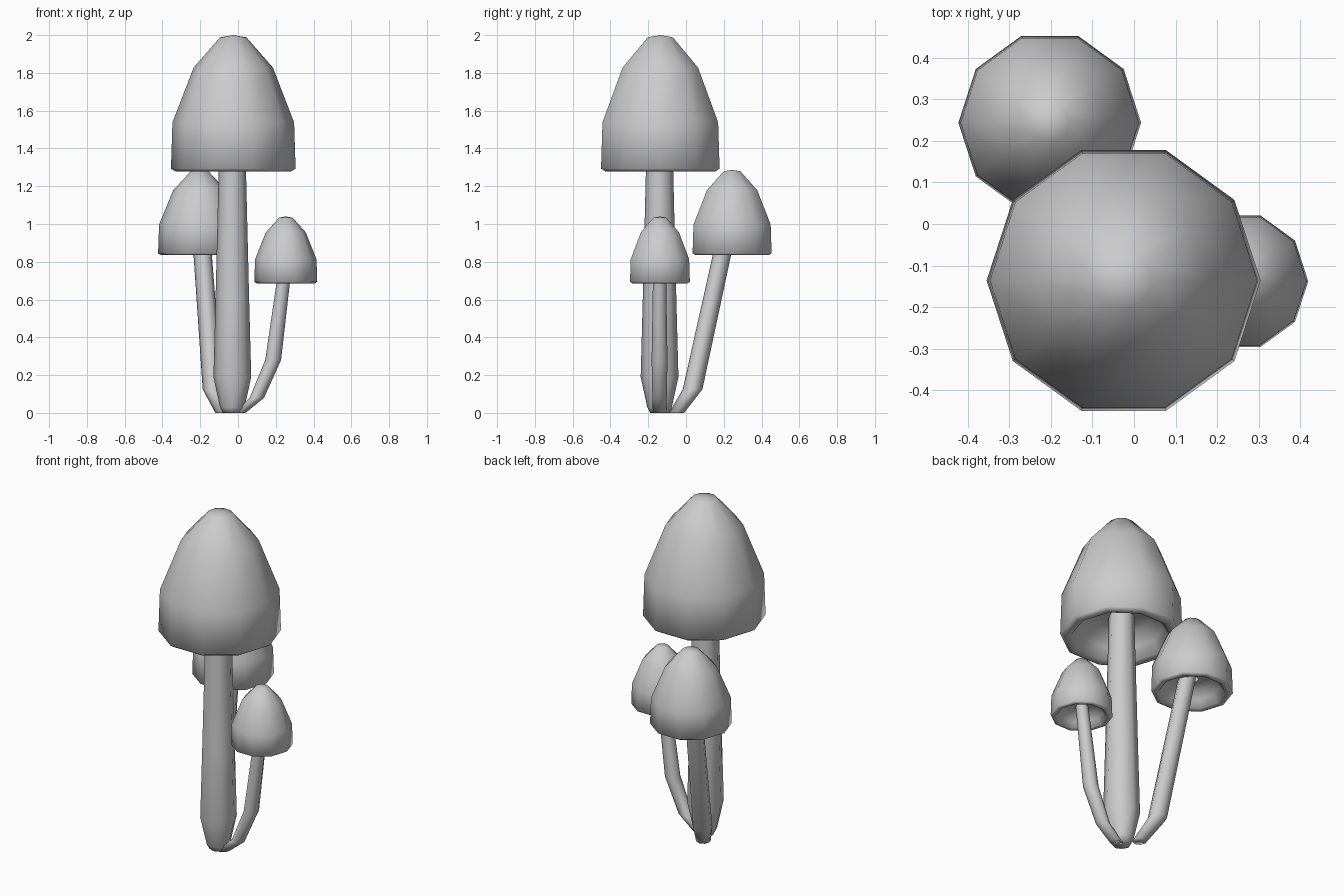
import bpy, bmesh, math
from mathutils import Vector

if "Cube" in bpy.data.objects:
    bpy.data.objects.remove(bpy.data.objects["Cube"], do_unlink=True)

# One plain grey for everything
grey = bpy.data.materials.new("mushroom_grey")
grey.use_nodes = True
grey.diffuse_color = (0.6, 0.6, 0.6, 1)
grey.node_tree.nodes["Principled BSDF"].inputs["Base Color"].default_value = (0.6, 0.6, 0.6, 1)


def loft(name, rings, sides, cap_end=False, turn=0.0):
    """Skin a row of horizontal rings given as (centre, radius); radius 0 makes a point."""
    bm = bmesh.new()
    rows = []
    for centre, radius in rings:
        count = sides if radius > 0 else 1
        rows.append([bm.verts.new(Vector(centre) + radius * Vector(
            (math.cos(turn + math.tau * i / sides), math.sin(turn + math.tau * i / sides), 0)))
            for i in range(count)])
    for low, high in zip(rows, rows[1:]):
        for i in range(sides):
            j = (i + 1) % sides
            corners = [low[i % len(low)], low[j % len(low)], high[j % len(high)], high[i % len(high)]]
            bm.faces.new(list(dict.fromkeys(corners)))
    if cap_end:
        bm.faces.new(rows[0])
    bmesh.ops.recalc_face_normals(bm, faces=bm.faces)
    for face in bm.faces:
        face.smooth = True
    mesh = bpy.data.meshes.new(name)
    bm.to_mesh(mesh)
    bm.free()
    mesh.materials.append(grey)
    obj = bpy.data.objects.new(name, mesh)
    bpy.context.collection.objects.link(obj)
    return obj


# Cap profile (radius, height) from the hollow underside, round the lip, to the tip
CAP = [(0.05, 0.14), (0.17, 0.14), (0.23, 0.07), (0.27, 0.01), (0.305, 0.0),
       (0.33, 0.015), (0.322, 0.26), (0.21, 0.55), (0.07, 0.71), (0, 0.722)]


def cap(name, x, y, z, wide, tall):
    loft(name, [((x, y, z + h * tall), r * wide) for r, h in CAP], 10)


cap("tall_cap", -0.025, -0.136, 1.278, 1.0, 1.0)
cap("rear_cap", -0.203, 0.244, 0.835, 0.667, 0.625)
cap("short_cap", 0.253, -0.138, 0.686, 0.505, 0.49)

# Stems, each running up into its cap
loft("tall_stem", [((-0.03, -0.14, 0), 0.05), ((-0.03, -0.14, 0.03), 0.065),
                   ((-0.03, -0.14, 0.19), 0.1), ((-0.03, -0.14, 0.6), 0.089),
                   ((-0.03, -0.14, 1.46), 0.068)], 8, True)
loft("rear_stem", [((-0.08, -0.05, 0), 0.04), ((-0.135, 0.035, 0.125), 0.052),
                   ((-0.195, 0.215, 0.95), 0.048)], 8, True)
loft("short_stem", [((0.005, -0.14, 0), 0.035), ((0.1, -0.14, 0.08), 0.038),
                    ((0.186, -0.14, 0.28), 0.042), ((0.25, -0.14, 0.77), 0.034)], 8, True)
